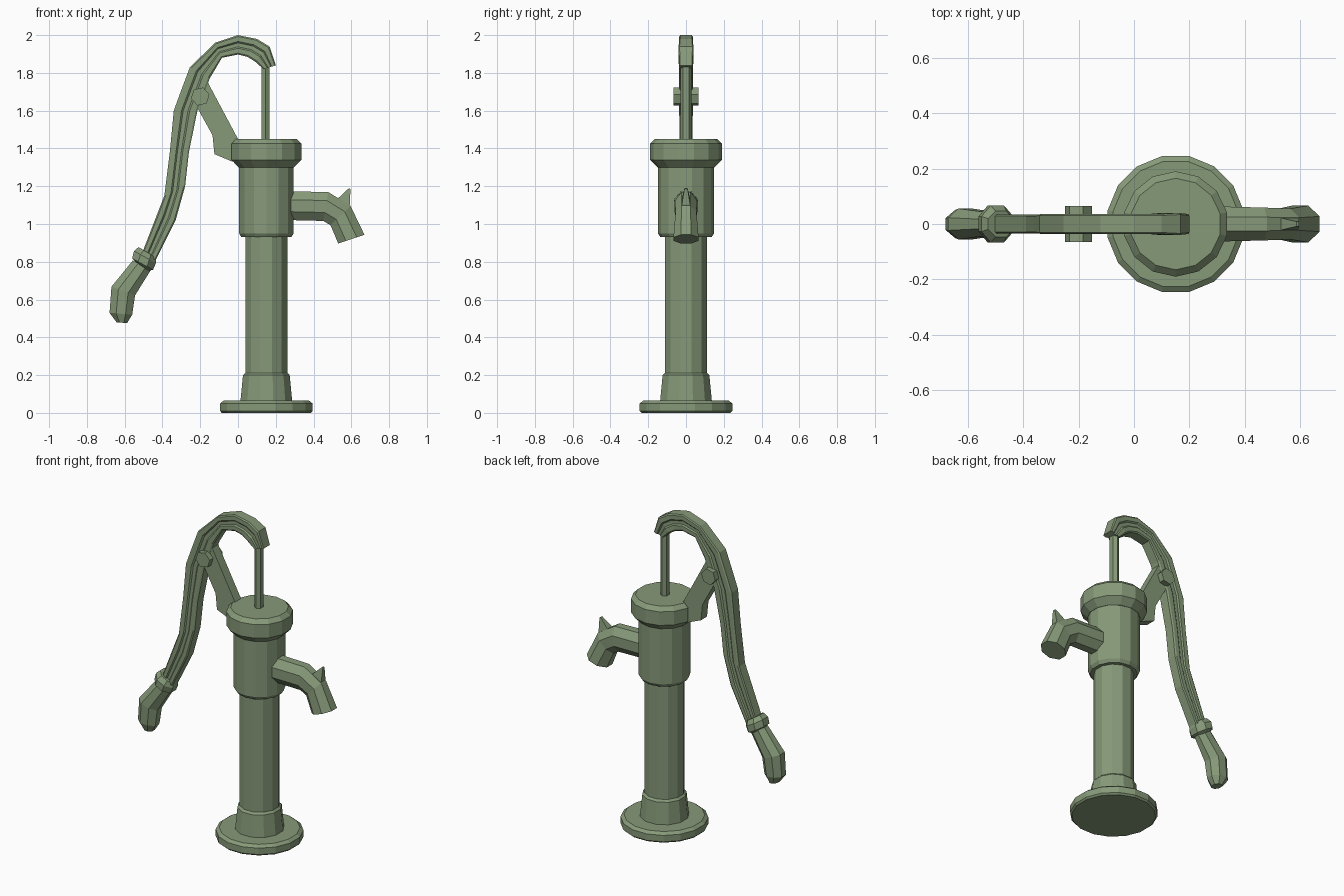
import bpy
import bmesh
from math import cos, sin, pi
from mathutils import Vector

cube = bpy.data.objects.get("Cube")
if cube:
    bpy.data.objects.remove(cube, do_unlink=True)

AXIS_X = 0.15  # centre line of the pump column

green = bpy.data.materials.new("sage green paint")
green.use_nodes = True
green.diffuse_color = (0.24, 0.32, 0.19, 1)
green.node_tree.nodes["Principled BSDF"].inputs["Base Color"].default_value = green.diffuse_color


def skin(name, rings):
    """Join successive rings of points into a closed, flat shaded solid."""
    bm = bmesh.new()
    loops = [[bm.verts.new(point) for point in ring] for ring in rings]
    count = len(loops[0])
    for lower, upper in zip(loops, loops[1:]):
        for i in range(count):
            j = (i + 1) % count
            bm.faces.new((lower[i], lower[j], upper[j], upper[i]))
    bm.faces.new(loops[0])
    bm.faces.new(loops[-1])
    bmesh.ops.recalc_face_normals(bm, faces=bm.faces)
    mesh = bpy.data.meshes.new(name)
    bm.to_mesh(mesh)
    bm.free()
    mesh.materials.append(green)
    part = bpy.data.objects.new(name, mesh)
    bpy.context.collection.objects.link(part)
    return part


def polygon(sides, turn=0.5):
    """Unit polygon used as a cross-section."""
    return [(cos(2 * pi * (i + turn) / sides), sin(2 * pi * (i + turn) / sides))
            for i in range(sides)]


def turned(name, profile, sides):
    """Revolve (radius, height) pairs about the column axis."""
    return skin(name, [[(AXIS_X + r * u, r * v, z) for u, v in polygon(sides)]
                       for r, z in profile])


def swept(name, stations, section):
    """Sweep a section between an outer and an inner outline in the xz plane.
    Each station is outer x, outer z, inner x, inner z, half width."""
    rings = []
    for ox, oz, ix, iz, width in stations:
        outer, inner = Vector((ox, 0, oz)), Vector((ix, 0, iz))
        middle, arm = (outer + inner) / 2, (outer - inner) / 2
        rings.append([middle + arm * u + Vector((0, width * v, 0)) for u, v in section])
    return skin(name, rings)


# Column
turned("base_plate", [(0.24, 0), (0.25, 0.01), (0.25, 0.05), (0.23, 0.065)], 16)
turned("foot_collar", [(0.142, 0.06), (0.128, 0.2), (0.112, 0.215)], 12)
turned("lower_pipe", [(0.115, 0.2), (0.115, 0.95)], 12)
turned("pump_barrel", [(0.135, 0.93), (0.148, 0.95), (0.148, 1.33)], 14)
turned("barrel_cap", [(0.15, 1.3), (0.19, 1.34), (0.19, 1.425), (0.165, 1.45)], 14)

# Piston rod
rod = [(u * 0.025 + 0.146, v * 0.03) for u, v in polygon(6)]
skin("piston_rod", [[(x, y, z) for x, y in rod] for z in (1.43, 1.87)])

# Curved lever with a shallow groove along each side
half = [(1, 0.85), (0.85, 1), (0.35, 1), (0.2, 0.8), (-0.2, 0.8), (-0.35, 1), (-0.85, 1), (-1, 0.85)]
grooved = half + [(u, -v) for u, v in reversed(half)]
swept("lever_arm", [
    (0.2, 1.84, 0.135, 1.82, 0.036),
    (0.167, 1.94, 0.09, 1.86, 0.04),
    (0.1, 1.98, 0.05, 1.885, 0.036),
    (0, 2, 0, 1.897, 0.036),
    (-0.12, 1.96, -0.085, 1.88, 0.036),
    (-0.255, 1.83, -0.15, 1.77, 0.036),
    (-0.3, 1.71, -0.18, 1.69, 0.036),
    (-0.34, 1.6, -0.215, 1.6, 0.036),
    (-0.36, 1.39, -0.26, 1.38, 0.034),
    (-0.39, 1.15, -0.28, 1.2, 0.034),
    (-0.425, 1.06, -0.33, 1.02, 0.034),
    (-0.51, 0.84, -0.44, 0.8, 0.034),
], grooved)

# Grip and its ring
octagon = polygon(8)
swept("grip_ring", [
    (-0.53, 0.88, -0.43, 0.82, 0.05),
    (-0.555, 0.86, -0.43, 0.79, 0.072),
    (-0.565, 0.82, -0.445, 0.755, 0.072),
    (-0.545, 0.8, -0.47, 0.75, 0.05),
], octagon)
swept("hand_grip", [
    (-0.56, 0.81, -0.46, 0.75, 0.045),
    (-0.675, 0.67, -0.54, 0.62, 0.06),
    (-0.685, 0.53, -0.555, 0.52, 0.055),
    (-0.645, 0.48, -0.585, 0.475, 0.035),
], octagon)

# Lever support, rising from the cap to the pivot
bracket = [(0.03, 1.43), (0, 1.45), (-0.16, 1.75), (-0.21, 1.73), (-0.24, 1.66),
           (-0.135, 1.47), (-0.125, 1.37), (-0.03, 1.33), (0.03, 1.33)]
skin("lever_bracket", [[(x, y, z) for x, z in bracket] for y in (-0.03, 0.03)])
for side, end in (("right", -0.065), ("left", 0.065)):
    skin("pivot_bolt_" + side,
         [[(-0.2 + 0.05 * u, y, 1.675 + 0.05 * v) for u, v in polygon(6, 0.2)]
          for y in (0, end)])

# Downturned spout with a hook on top
swept("spout", [
    (0.25, 1.18, 0.25, 1.015, 0.07),
    (0.48, 1.175, 0.45, 1.01, 0.064),
    (0.6, 1.1, 0.485, 0.99, 0.06),
    (0.675, 0.945, 0.525, 0.895, 0.072),
], octagon)
swept("spout_hook", [
    (0.48, 1.1, 0.6, 1.05, 0.035),
    (0.52, 1.145, 0.605, 1.1, 0.03),
    (0.585, 1.19, 0.597, 1.185, 0.012),
], polygon(4))
